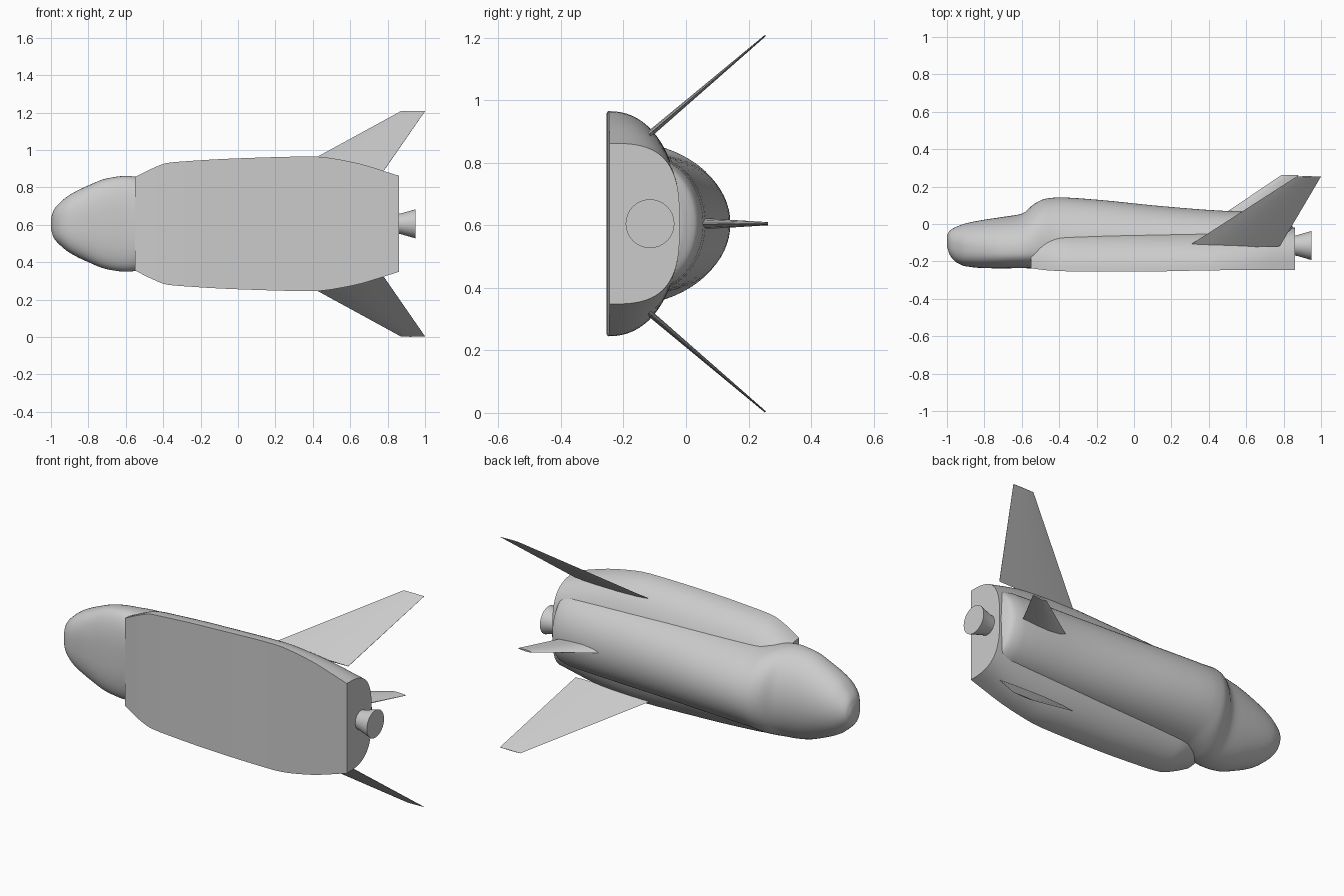
import bpy, bmesh, math
from mathutils import Vector

if "Cube" in bpy.data.objects:
    bpy.data.objects.remove(bpy.data.objects["Cube"], do_unlink=True)

MID = 0.605  # height of the craft's centre line

grey = bpy.data.materials.new("light_grey")
grey.use_nodes = True
colour = (0.6, 0.6, 0.6, 1)
grey.diffuse_color = colour
grey.node_tree.nodes["Principled BSDF"].inputs["Base Color"].default_value = colour


def loft(name, rings, angle=35):
    """Skin a list of equal rings, with capped ends."""
    bm = bmesh.new()
    rows = [[bm.verts.new(p) for p in ring] for ring in rings]
    n = len(rows[0])
    for a, b in zip(rows, rows[1:]):
        for i in range(n):
            j = (i + 1) % n
            bm.faces.new((a[i], a[j], b[j], b[i]))
    bm.faces.new(rows[0][::-1])
    bm.faces.new(rows[-1])
    bmesh.ops.recalc_face_normals(bm, faces=bm.faces)
    mesh = bpy.data.meshes.new(name)
    bm.to_mesh(mesh)
    bm.free()
    obj = bpy.data.objects.new(name, mesh)
    bpy.context.collection.objects.link(obj)
    mesh.materials.append(grey)
    bpy.ops.object.select_all(action='DESELECT')
    obj.select_set(True)
    bpy.context.view_layer.objects.active = obj
    bpy.ops.object.shade_smooth_by_angle(angle=math.radians(angle))
    return obj


def refine(stations, steps=4):
    """Add smooth in-between stations (monotone cubic)."""
    def slope(i, k):
        if i == 0 or i == len(stations) - 1:
            a, b = (0, 1) if i == 0 else (i - 1, i)
            return (stations[b][k] - stations[a][k]) / (stations[b][0] - stations[a][0])
        p, q, r = stations[i - 1:i + 2]
        s, t = (q[k] - p[k]) / (q[0] - p[0]), (r[k] - q[k]) / (r[0] - q[0])
        return 2 * s * t / (s + t) if s * t > 0 else 0
    out = []
    for i in range(len(stations) - 1):
        p, q = stations[i], stations[i + 1]
        h = q[0] - p[0]
        for step in range(steps):
            t = step / steps
            row = [p[0] + h * t]
            for k in range(1, len(p)):
                row.append((2*t**3 - 3*t**2 + 1) * p[k] + (t**3 - 2*t**2 + t) * h * slope(i, k)
                           + (3*t**2 - 2*t**3) * q[k] + (t**3 - t**2) * h * slope(i + 1, k))
            out.append(row)
    out.append(list(stations[-1]))
    return out


def power(v, n):
    return math.copysign(abs(v) ** (2 / n), v)


# Fuselage: nose, cabin bump and cargo back (x, half width, top, bottom, waist)
fuselage = [
    (-1, .03, -.06, -.12, -.09), (-.985, .075, -.035, -.165, -.1),
    (-.95, .115, -.015, -.205, -.11), (-.9, .155, .003, -.226, -.12),
    (-.8, .205, .023, -.236, -.13), (-.7, .243, .038, -.237, -.14),
    (-.6, .256, .055, -.236, -.14), (-.53, .25, .11, -.238, -.13),
    (-.47, .238, .136, -.238, -.12), (-.4, .228, .142, -.235, -.12),
    (-.2, .225, .13, -.23, -.12), (.1, .223, .1, -.23, -.12),
    (.4, .22, .075, -.23, -.12), (.75, .212, .055, -.23, -.12),
    (.82, .2, .035, -.22, -.12), (.85, .17, -.02, -.2, -.12)]
rings = []
for x, w, top, bottom, waist in refine(fuselage):
    ring = []
    for i in range(64):
        a = math.tau * i / 64
        c, s = math.cos(a), math.sin(a)
        n = 2 if s >= 0 else 2.7
        reach = top - waist if s >= 0 else waist - bottom
        ring.append((x, waist + reach * power(s, n), MID + w * power(c, n)))
    rings.append(ring)
loft("fuselage", rings)

# Lower body: flat belly with a rounded back (x, half width, bottom, squareness)
lower = [(-.55, .25, -.237, 2.2), (-.46, .295, -.248, 2.2), (-.38, .325, -.252, 2.2),
         (-.3, .333, -.255, 2.2), (0, .35, -.255, 2.2), (.4, .36, -.248, 2.2),
         (.6, .333, -.246, 2.4), (.86, .257, -.245, 3)]
rings = []
for x, w, bottom, n in refine(lower):
    ring = []
    for i in range(41):
        a = math.pi * i / 40
        ring.append((x, bottom + (-.02 - bottom) * power(math.sin(a), n),
                     MID + w * power(math.cos(a), n)))
    rings.append(ring)
loft("lower_body", rings)


def fin(name, root, tip, root_chord, tip_chord, side, thick):
    """Thin lens-section fin; root and tip are (y, z), chords are (front x, back x)."""
    def section(at, chord, t):
        shape = [(0, 0), (.15, .7), (.4, 1), (.7, .7), (1, .12),
                 (1, -.12), (.7, -.7), (.4, -1), (.15, -.7)]
        return [Vector((chord[0] + (chord[1] - chord[0]) * u, at[0], at[1]))
                + side * t * v for u, v in shape]
    loft(name, [section(root, root_chord, thick), section(tip, tip_chord, thick * .25)], 40)


# Side fins, splayed outward, and the central fin
for name, m in (("left_fin", 1), ("right_fin", -1)):
    normal = Vector((0, -.65, .76 * m))
    fin(name, (-.118, MID + .285 * m), (.254, MID + .602 * m),
        (.29, .78), (.87, 1), normal, .01)
fin("centre_fin", (.02, MID), (.263, MID), (.43, .75), (.79, .88), Vector((0, 0, 1)), .02)

# Engine nozzle: flared plug at the tail
rings = [[(x, -.115 + r * math.cos(math.tau * i / 32), MID + r * math.sin(math.tau * i / 32))
          for i in range(32)] for x, r in ((.84, .053), (.87, .055), (.95, .078))]
loft("engine_nozzle", rings)
